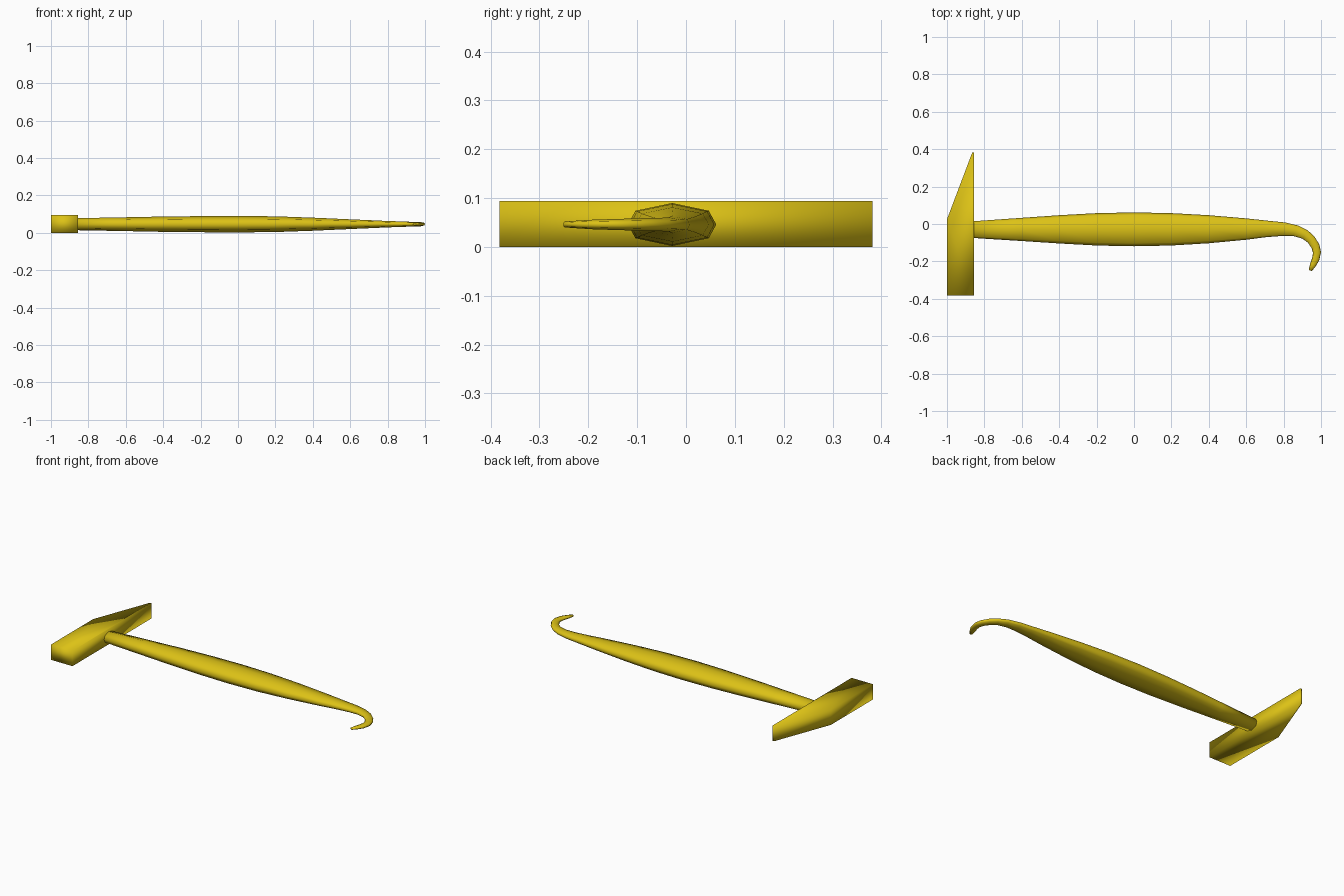
import bpy, bmesh
from mathutils import Vector

cube = bpy.data.objects.get("Cube")
if cube:
    bpy.data.objects.remove(cube, do_unlink=True)

# Single yellow material
yellow = bpy.data.materials.new("yellow")
yellow.use_nodes = True
colour = (0.72, 0.54, 0.008, 1)
yellow.diffuse_color = colour
yellow.node_tree.nodes["Principled BSDF"].inputs["Base Color"].default_value = colour


def finish(name, bm):
    bmesh.ops.recalc_face_normals(bm, faces=bm.faces)
    mesh = bpy.data.meshes.new(name)
    bm.to_mesh(mesh)
    bm.free()
    mesh.materials.append(yellow)
    mesh.shade_smooth()
    obj = bpy.data.objects.new(name, mesh)
    bpy.context.collection.objects.link(obj)
    return obj


# Head: wedge outline extruded upward
bm = bmesh.new()
outline = [(-1, -0.382), (-0.855, -0.382), (-0.855, 0.382), (-0.865, 0.382), (-1, 0.025)]
base = bm.faces.new([bm.verts.new((x, y, 0)) for x, y in outline])
top = bmesh.ops.extrude_face_region(bm, geom=[base])["geom"]
bmesh.ops.translate(bm, vec=(0, 0, 0.094), verts=[g for g in top if isinstance(g, bmesh.types.BMVert)])
finish("hammer_head", bm)

# Handle: stations given as back edge, front edge and half thickness
stations = [
    ((-0.87, 0.014), (-0.87, -0.074), 0.032),
    ((-0.6, 0.033), (-0.6, -0.091), 0.037),
    ((-0.4, 0.047), (-0.4, -0.104), 0.041),
    ((-0.2, 0.058), (-0.2, -0.115), 0.043),
    ((0, 0.062), (0, -0.119), 0.044),
    ((0.2, 0.058), (0.2, -0.115), 0.042),
    ((0.4, 0.047), (0.4, -0.103), 0.035),
    ((0.6, 0.030), (0.6, -0.084), 0.026),
    ((0.72, 0.017), (0.71, -0.070), 0.021),
    ((0.81, 0.008), (0.79, -0.064), 0.017),
    ((0.88, -0.009), (0.85, -0.064), 0.015),
    ((0.93, -0.035), (0.90, -0.078), 0.013),
    ((0.965, -0.068), (0.93, -0.100), 0.013),
    ((0.99, -0.108), (0.95, -0.130), 0.012),
    ((1.0, -0.150), (0.957, -0.155), 0.011),
    ((0.99, -0.195), (0.953, -0.180), 0.010),
    ((0.97, -0.228), (0.942, -0.212), 0.008),
    ((0.951, -0.251), (0.934, -0.246), 0.006),
]
section = [(1, 0), (0.83, 0.64), (0, 1), (-0.83, 0.64),
           (-1, 0), (-0.83, -0.64), (0, -1), (0.83, -0.64)]
bm = bmesh.new()
rings = []
for back, front, thick in stations:
    back, front = Vector((*back, 0.046)), Vector((*front, 0.046))
    mid, half = (back + front) / 2, (back - front) / 2
    rings.append([bm.verts.new(mid + half * u + Vector((0, 0, thick * v))) for u, v in section])
for a, b in zip(rings, rings[1:]):
    for i in range(len(section)):
        j = (i + 1) % len(section)
        bm.faces.new((a[i], a[j], b[j], b[i]))
bm.faces.new(rings[0])
bm.faces.new(rings[-1])
finish("hooked_handle", bm)
